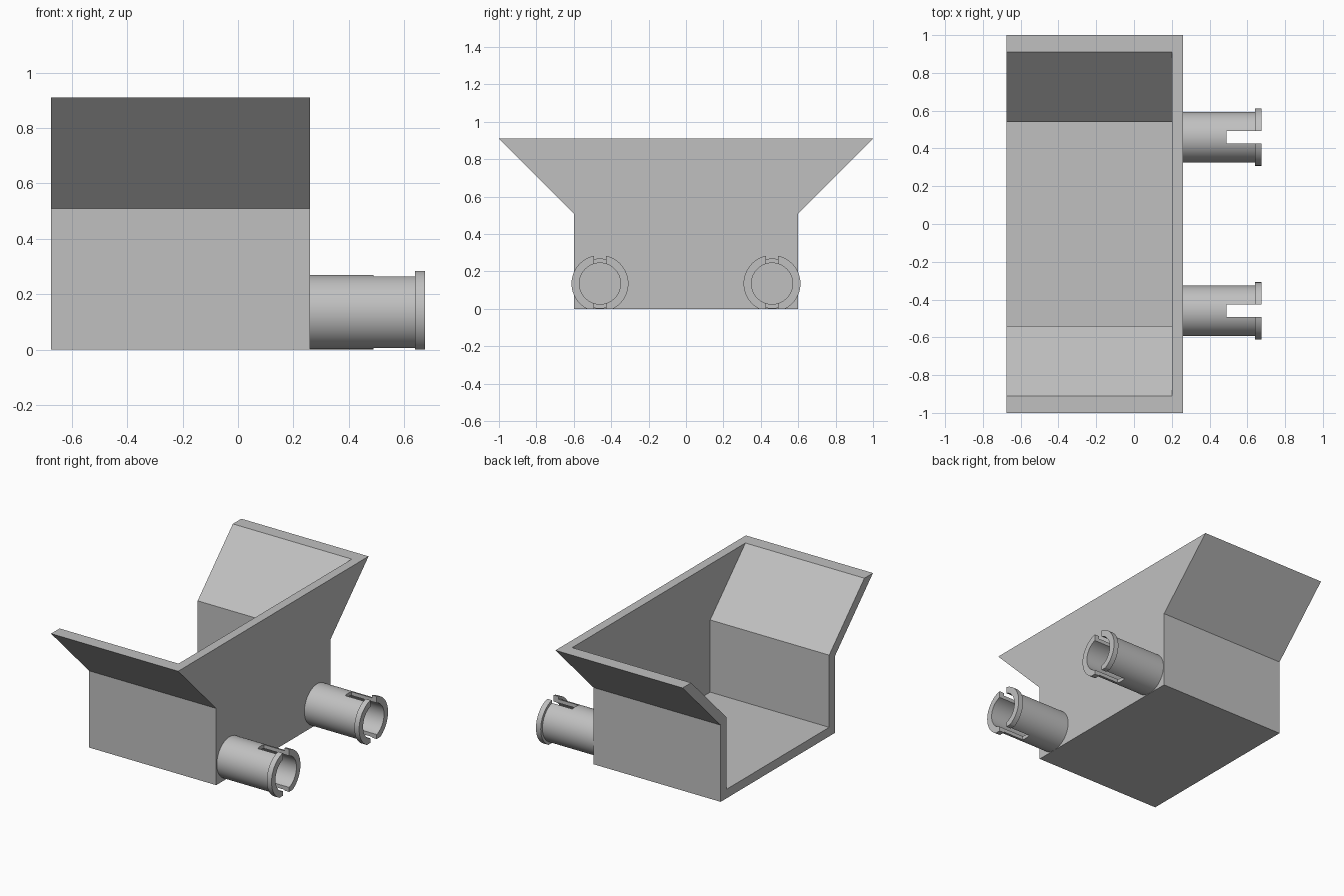
import bpy, bmesh, math
from mathutils import Matrix

cube = bpy.data.objects.get("Cube")
if cube:
    bpy.data.objects.remove(cube, do_unlink=True)

grey = bpy.data.materials.new("light grey")
grey.use_nodes = True
colour = (0.53, 0.53, 0.53, 1)
grey.diffuse_color = colour
grey.node_tree.nodes["Principled BSDF"].inputs["Base Color"].default_value = colour


def make_object(name, bm):
    bmesh.ops.recalc_face_normals(bm, faces=bm.faces)
    mesh = bpy.data.meshes.new(name)
    bm.to_mesh(mesh)
    bm.free()
    mesh.materials.append(grey)
    obj = bpy.data.objects.new(name, mesh)
    bpy.context.collection.objects.link(obj)
    return obj


def prism(name, half, x0, x1):
    """Mirror a half outline of (y, z) points and extrude it along x."""
    outline = half + [(-y, z) for y, z in reversed(half)]
    bm = bmesh.new()
    face = bm.faces.new([bm.verts.new((x0, y, z)) for y, z in outline])
    new = bmesh.ops.extrude_face_region(bm, geom=[face])["geom"]
    verts = [v for v in new if isinstance(v, bmesh.types.BMVert)]
    bmesh.ops.translate(bm, verts=verts, vec=(x1 - x0, 0, 0))
    return make_object(name, bm)


def lathe(name, profile, y, z, sides=64):
    """Spin a closed (x, radius) profile around an axis along x."""
    bm = bmesh.new()
    rings = []
    for i in range(sides):
        a = 2 * math.pi * i / sides
        rings.append([bm.verts.new((x, y + r * math.sin(a), z + r * math.cos(a)))
                      for x, r in profile])
    n = len(profile)
    for i in range(sides):
        a, b = rings[i], rings[(i + 1) % sides]
        for j in range(n):
            k = (j + 1) % n
            bm.faces.new((a[j], a[k], b[k], b[j]))
    return make_object(name, bm)


def box(name, x0, x1, y0, y1, z0, z1):
    bm = bmesh.new()
    centre = Matrix.Translation(((x0 + x1) / 2, (y0 + y1) / 2, (z0 + z1) / 2))
    scale = Matrix.Diagonal((x1 - x0, y1 - y0, z1 - z0, 1))
    bmesh.ops.create_cube(bm, size=1, matrix=centre @ scale)
    return make_object(name, bm)


def select_only(obj):
    bpy.ops.object.select_all(action='DESELECT')
    obj.select_set(True)
    bpy.context.view_layer.objects.active = obj


def cut(obj, cutter):
    cutter.hide_render = True
    mod = obj.modifiers.new("cut", 'BOOLEAN')
    mod.operation = 'DIFFERENCE'
    mod.solver = 'EXACT'
    mod.object = cutter
    select_only(obj)
    bpy.ops.object.modifier_apply(modifier=mod.name)
    bpy.data.objects.remove(cutter, do_unlink=True)


# Flared bin, open on the top and on one end
flared_bin = prism("flared_bin", [(0.6, 0), (0.6, 0.51), (1, 0.91)], -0.675, 0.26)
cut(flared_bin, prism("bin_cavity", [(0.54, 0.06), (0.54, 0.54), (1.1, 1.1)], -0.8, 0.2))

# Hollow slotted pins with a lipped end
BODY, LIP, BORE = 0.134, 0.152, 0.11
pin_profile = [(0.26, 0), (0.26, BODY), (0.64, BODY), (0.64, LIP),
               (0.675, LIP), (0.675, BORE), (0.262, BORE), (0.262, 0)]
pin_profile = [(x, max(r, 0.001)) for x, r in pin_profile]
for side, y in (("front", -0.46), ("back", 0.46)):
    pin = lathe(side + "_pin", pin_profile, y, 0.135)
    cut(pin, box("slot", 0.49, 0.8, y - 0.033, y + 0.033, -0.2, 0.5))
    cut(pin, box("flat_base", 0.1, 0.8, y - 0.3, y + 0.3, -0.2, 0))
    select_only(pin)
    bpy.ops.object.shade_smooth_by_angle(angle=math.radians(30))
